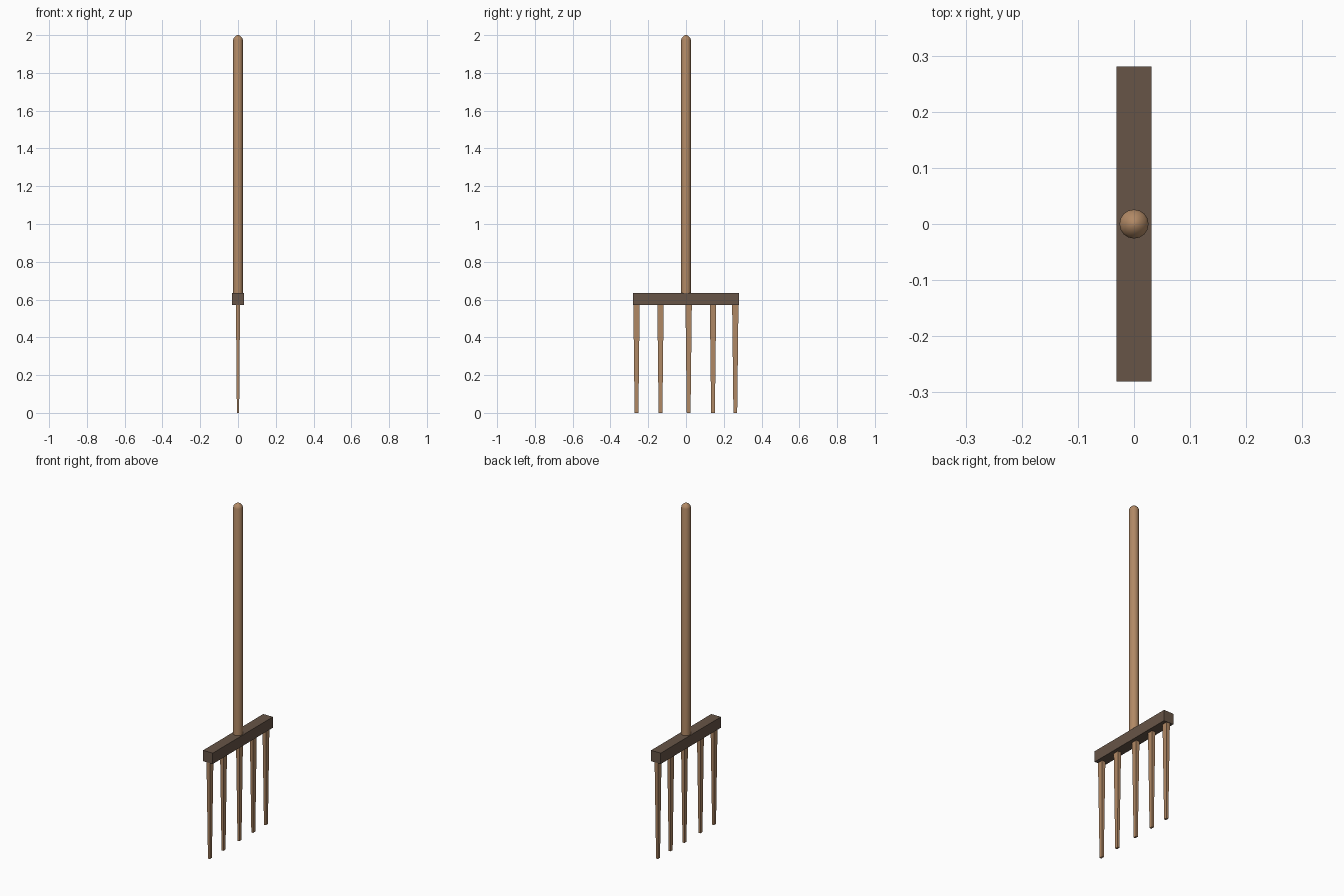
import bpy, bmesh, math

if "Cube" in bpy.data.objects:
    bpy.data.objects.remove(bpy.data.objects["Cube"])


def material(name, rgb):
    m = bpy.data.materials.new(name)
    m.diffuse_color = (*rgb, 1)
    m.use_nodes = True
    m.node_tree.nodes["Principled BSDF"].inputs["Base Color"].default_value = m.diffuse_color
    return m


light_wood = material("light_wood", (0.44, 0.25, 0.13))
dark_wood = material("dark_wood", (0.135, 0.09, 0.063))


def loft(name, sections, mat, smooth=False):
    """Skin a stack of horizontal rings, each a list of (x, y, z)."""
    bm = bmesh.new()
    rings = [[bm.verts.new(p) for p in s] for s in sections]
    n = len(rings[0])
    for a, b in zip(rings, rings[1:]):
        for i in range(n):
            j = (i + 1) % n
            bm.faces.new((a[i], a[j], b[j], b[i]))
    bm.faces.new(rings[0][::-1])
    bm.faces.new(rings[-1])
    me = bpy.data.meshes.new(name)
    bm.to_mesh(me)
    bm.free()
    me.materials.append(mat)
    ob = bpy.data.objects.new(name, me)
    bpy.context.collection.objects.link(ob)
    if smooth:
        bpy.context.view_layer.objects.active = ob
        ob.select_set(True)
        bpy.ops.object.shade_smooth_by_angle(angle=math.radians(35))
        ob.select_set(False)
    return ob


def rect(y, hx, hy, z):
    return [(sx * hx, y + sy * hy, z) for sx, sy in ((-1, -1), (1, -1), (1, 1), (-1, 1))]


def circle(r, z, n=16):
    return [(r * math.cos(2 * math.pi * i / n), r * math.sin(2 * math.pi * i / n), z) for i in range(n)]


# Round handle with a low domed end
loft("handle", [circle(r, z) for r, z in
     ((0.026, 0.60), (0.026, 1.975), (0.023, 1.985), (0.013, 1.995), (0.004, 2.0))],
     light_wood, smooth=True)

# Cross bar
loft("cross_bar", [rect(0, 0.0315, 0.281, z) for z in (0.572, 0.636)], dark_wood)

# Tapered, slightly uneven tines
for k, y in enumerate((-0.262, -0.135, 0.014, 0.143, 0.261)):
    loft(f"tine_{k + 1}", [rect(y, 0.006, 0.010, 0), rect(y, 0.011, 0.017, 0.59)], light_wood)
